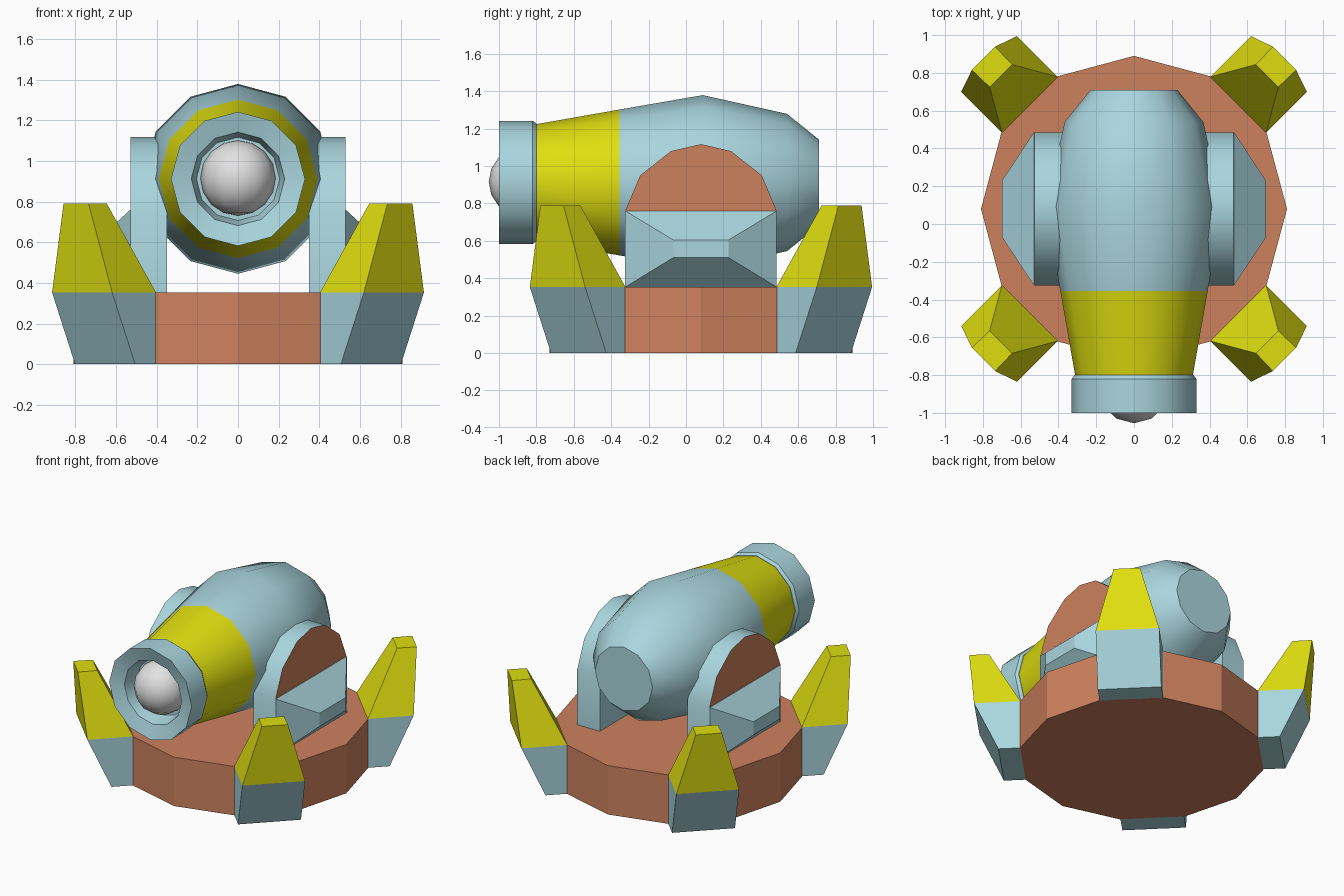
import bpy, bmesh, math
from mathutils import Vector

cube = bpy.data.objects.get("Cube")
if cube:
    bpy.data.objects.remove(cube, do_unlink=True)


def material(name, rgb):
    m = bpy.data.materials.new(name)
    m.use_nodes = True
    m.diffuse_color = (*rgb, 1)
    bsdf = m.node_tree.nodes["Principled BSDF"]
    bsdf.inputs["Base Color"].default_value = (*rgb, 1)
    bsdf.inputs["Roughness"].default_value = 0.8
    return m


BLUE = material("pale blue", (0.40, 0.67, 0.73))
YELLOW = material("yellow", (0.74, 0.73, 0.005))
ORANGE = material("terracotta", (0.61, 0.22, 0.11))
WHITE = material("light grey", (0.76, 0.76, 0.76))

MID_Y = 0.08      # centre of the base
AXIS_Z = 0.912    # height of the barrel axis
BASE_R, BASE_H = 0.81, 0.353
SIDES = 12


def loft(name, rings, mats, rule=None, smooth=None):
    """Skin a list of equal-length point rings, cap both ends, colour faces by rule."""
    bm = bmesh.new()
    loops = [[bm.verts.new(p) for p in ring] for ring in rings]
    n = len(loops[0])
    for a, b in zip(loops, loops[1:]):
        for i in range(n):
            j = (i + 1) % n
            bm.faces.new((a[i], a[j], b[j], b[i]))
    bm.faces.new(loops[0])
    bm.faces.new(loops[-1])
    bmesh.ops.recalc_face_normals(bm, faces=bm.faces[:])
    if rule:
        for f in bm.faces:
            f.material_index = rule(f.calc_center_median())
    mesh = bpy.data.meshes.new(name)
    bm.to_mesh(mesh)
    bm.free()
    for m in mats:
        mesh.materials.append(m)
    obj = bpy.data.objects.new(name, mesh)
    bpy.context.collection.objects.link(obj)
    if smooth:
        shade(obj, smooth)
    return obj


def shade(obj, degrees):
    bpy.ops.object.select_all(action="DESELECT")
    obj.select_set(True)
    bpy.context.view_layer.objects.active = obj
    bpy.ops.object.shade_smooth_by_angle(angle=math.radians(degrees))


def angles():
    return [math.tau * i / SIDES for i in range(SIDES)]


def barrel_ring(r, y):
    return [(r * math.sin(a), y, AXIS_Z + r * math.cos(a)) for a in angles()]


# Base drum
loft("base", [[(BASE_R * math.cos(a), MID_Y + BASE_R * math.sin(a), z) for a in angles()]
              for z in (0, BASE_H)], [ORANGE])


# Four corner feet: blue below, yellow above
def foot_ring(direction, z, inner, inner_half, outer, outer_half):
    out = Vector((math.cos(direction), math.sin(direction), 0))
    side = Vector((-out.y, out.x, 0))
    origin = Vector((0, MID_Y, z))
    corners = ((inner, -inner_half), (outer, -outer_half), (outer, outer_half), (inner, inner_half))
    return [origin + out * r + side * s for r, s in corners]


for name, deg in (("back_left", 45), ("back_right", 135), ("front_right", 225), ("front_left", 315)):
    d = math.radians(deg)
    loft(name + "_foot", [foot_ring(d, 0, 0.78, 0.209, 0.925, 0.209),
                          foot_ring(d, BASE_H, 0.78, 0.209, 1.085, 0.209),
                          foot_ring(d, 0.79, 0.997, 0.084, 1.127, 0.087)],
         [BLUE, YELLOW], lambda c: int(c.z > BASE_H + 0.01))

# Barrel with a yellow front band
loft("barrel", [barrel_ring(r, y) for r, y in
                ((0.31, -0.81), (0.39, -0.355), (0.467, 0.09), (0.367, 0.54), (0.23, 0.71))],
     [BLUE, YELLOW], lambda c: int(c.y < -0.36), 40)

# Muzzle collar with a recessed mouth
loft("muzzle_collar", [barrel_ring(r, y) for r, y in
                       ((0.30, -0.80), (0.315, -0.80), (0.33, -0.82), (0.33, -1.0),
                        (0.23, -0.97), (0.205, -0.86))], [BLUE], smooth=35)

# Ball in the mouth
bpy.ops.mesh.primitive_uv_sphere_add(segments=12, ring_count=8, radius=0.185,
                                     location=(0, -0.87, AXIS_Z + 0.004))
ball = bpy.context.object
ball.name = "ball"
ball.data.materials.append(WHITE)
shade(ball, 60)

# Arched side brackets with an orange outer panel and a tapered hub
ARCH = ((0.405, 0.76), (0.325, 0.95), (0.16, 1.08), (0, 1.117))
arch = [(MID_Y + y, z) for y, z in ARCH] + [(MID_Y - y, z) for y, z in ARCH[-2::-1]]
outline = [(MID_Y + 0.405, BASE_H - 0.01)] + arch + [(MID_Y - 0.405, BASE_H - 0.01)]


def block(x, half, low, high):
    return [(x, MID_Y - half, low), (x, MID_Y + half, low),
            (x, MID_Y + half, high), (x, MID_Y - half, high)]


for name, s in (("left", 1), ("right", -1)):
    loft(name + "_bracket", [[(s * x, y, z) for y, z in outline] for x in (0.35, 0.528)],
         [BLUE, ORANGE], lambda c: int(abs(c.x) > 0.52), 40)
    loft(name + "_hub", [block(s * 0.52, 0.405, BASE_H, 0.76), block(s * 0.53, 0.405, BASE_H, 0.76),
                         block(s * 0.70, 0.148, 0.51, 0.605)], [BLUE])
